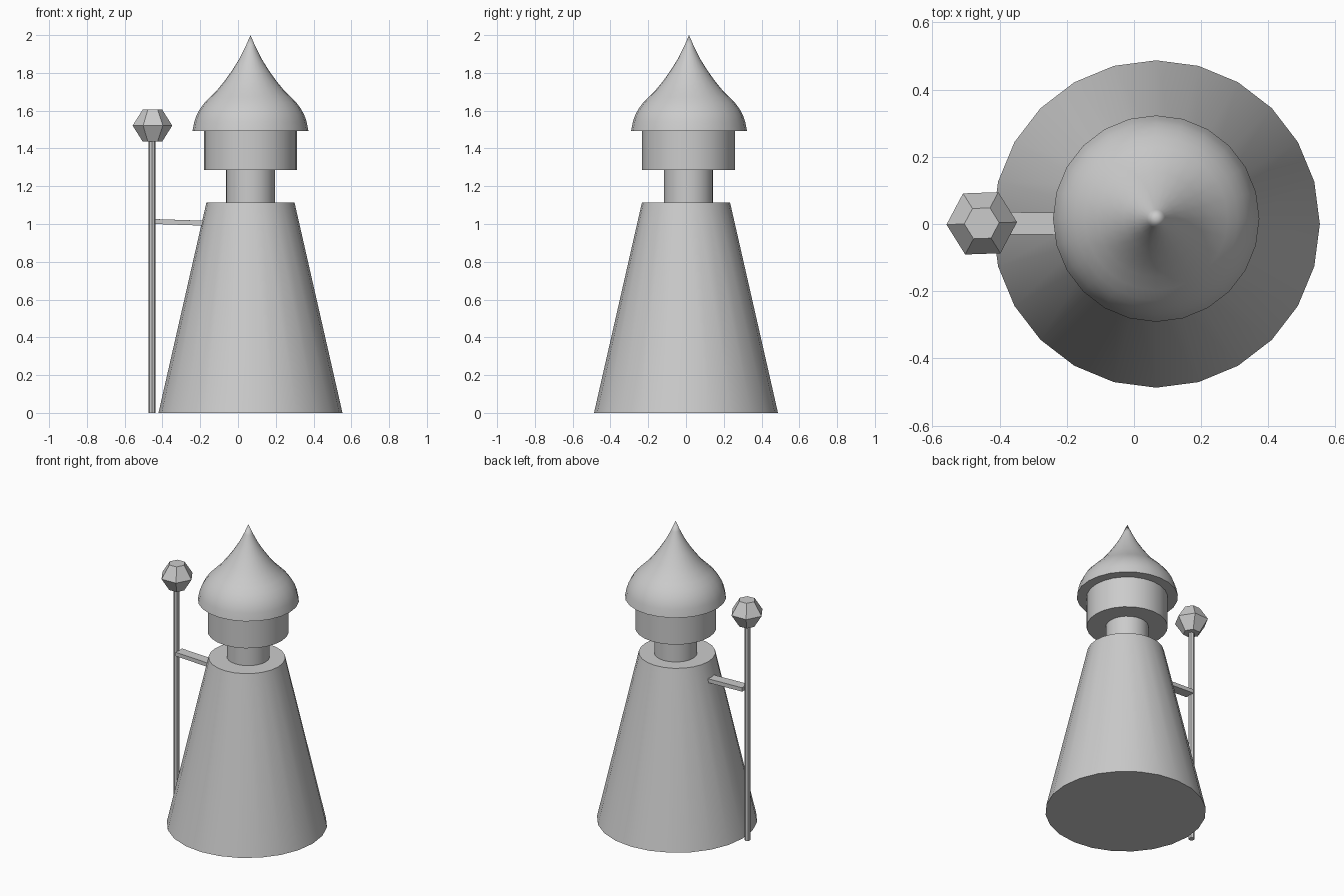
import bpy
import math
from mathutils import Matrix, Vector

cube = bpy.data.objects.get("Cube")
if cube:
    bpy.data.objects.remove(cube, do_unlink=True)

# One plain grey for everything
grey = bpy.data.materials.new("plain_grey")
grey.use_nodes = True
colour = (0.6, 0.6, 0.6, 1)
grey.diffuse_color = colour
grey.node_tree.nodes["Principled BSDF"].inputs["Base Color"].default_value = colour


def finish(name, smooth=True):
    obj = bpy.context.object
    obj.name = name
    obj.data.materials.append(grey)
    if smooth:
        bpy.ops.object.shade_smooth_by_angle(angle=math.radians(32))
    return obj


def drum(name, x, y, low, high, r_low, r_high, sides=24, turn=0, smooth=True):
    """Upright cylinder or cone frustum between two heights."""
    bpy.ops.mesh.primitive_cone_add(
        vertices=sides, radius1=r_low, radius2=r_high, depth=high - low,
        location=(x, y, (low + high) / 2), rotation=(0, 0, turn))
    return finish(name, smooth)


def lathe(name, x, y, profile, sides, smooth=True, turn=0):
    """Spin (radius, height) points around a vertical axis, closing both ends."""
    verts, faces, rings = [], [], []
    for r, z in profile:
        count = sides if r > 0 else 1
        rings.append(range(len(verts), len(verts) + count))
        for i in range(count):
            a = 2 * math.pi * i / sides + turn
            verts.append((r * math.cos(a), r * math.sin(a), z))
    for a, b in zip(rings, rings[1:]):
        for i in range(sides):
            j = (i + 1) % sides
            if len(b) == 1:
                faces.append((a[i], a[j], b[0]))
            else:
                faces.append((a[i], a[j], b[j], b[i]))
    faces.append(tuple(reversed(rings[0])))
    if len(rings[-1]) > 1:
        faces.append(tuple(rings[-1]))
    mesh = bpy.data.meshes.new(name)
    mesh.from_pydata(verts, [], faces)
    obj = bpy.data.objects.new(name, mesh)
    obj.location = (x, y, 0)
    bpy.context.collection.objects.link(obj)
    bpy.ops.object.select_all(action="DESELECT")
    bpy.context.view_layer.objects.active = obj
    obj.select_set(True)
    return finish(name, smooth)


# Robe, neck and head
CX, HEAD_Y = 0.066, 0.014
drum("robe", CX, 0, 0, 1.115, 0.487, 0.233)
drum("neck", CX, HEAD_Y, 1.1, 1.3, 0.13, 0.13)
drum("head", CX, HEAD_Y, 1.285, 1.5, 0.246, 0.246)

# Onion-shaped hat with a closed flat underside
hat_profile = [(0.307, 1.493), (0.297, 1.543), (0.285, 1.577), (0.267, 1.61),
               (0.243, 1.642), (0.213, 1.673), (0.175, 1.711), (0.138, 1.756),
               (0.098, 1.812), (0.058, 1.876), (0.027, 1.938), (0, 2.0)]
lathe("hat", CX, 0.016, hat_profile, 24)

# Staff with a faceted gem
STAFF_X = -0.455
drum("staff_pole", STAFF_X, 0, 0, 1.45, 0.019, 0.019, sides=8)
lathe("staff_gem", STAFF_X + 0.002, 0.002,
      [(0.052, 1.437), (0.105, 1.521), (0.052, 1.605)], 6,
      smooth=False, turn=math.radians(2))

# Flat arm reaching from the robe to the staff
start, end = Vector((-0.44, 0.003, 1.013)), Vector((-0.14, 0, 1.003))
bpy.ops.mesh.primitive_cube_add(size=1)
arm = finish("arm", smooth=False)
arm.matrix_world = (Matrix.Translation((start + end) / 2)
                    @ (end - start).to_track_quat("X", "Z").to_matrix().to_4x4()
                    @ Matrix.Diagonal(((end - start).length, 0.066, 0.026, 1)))
